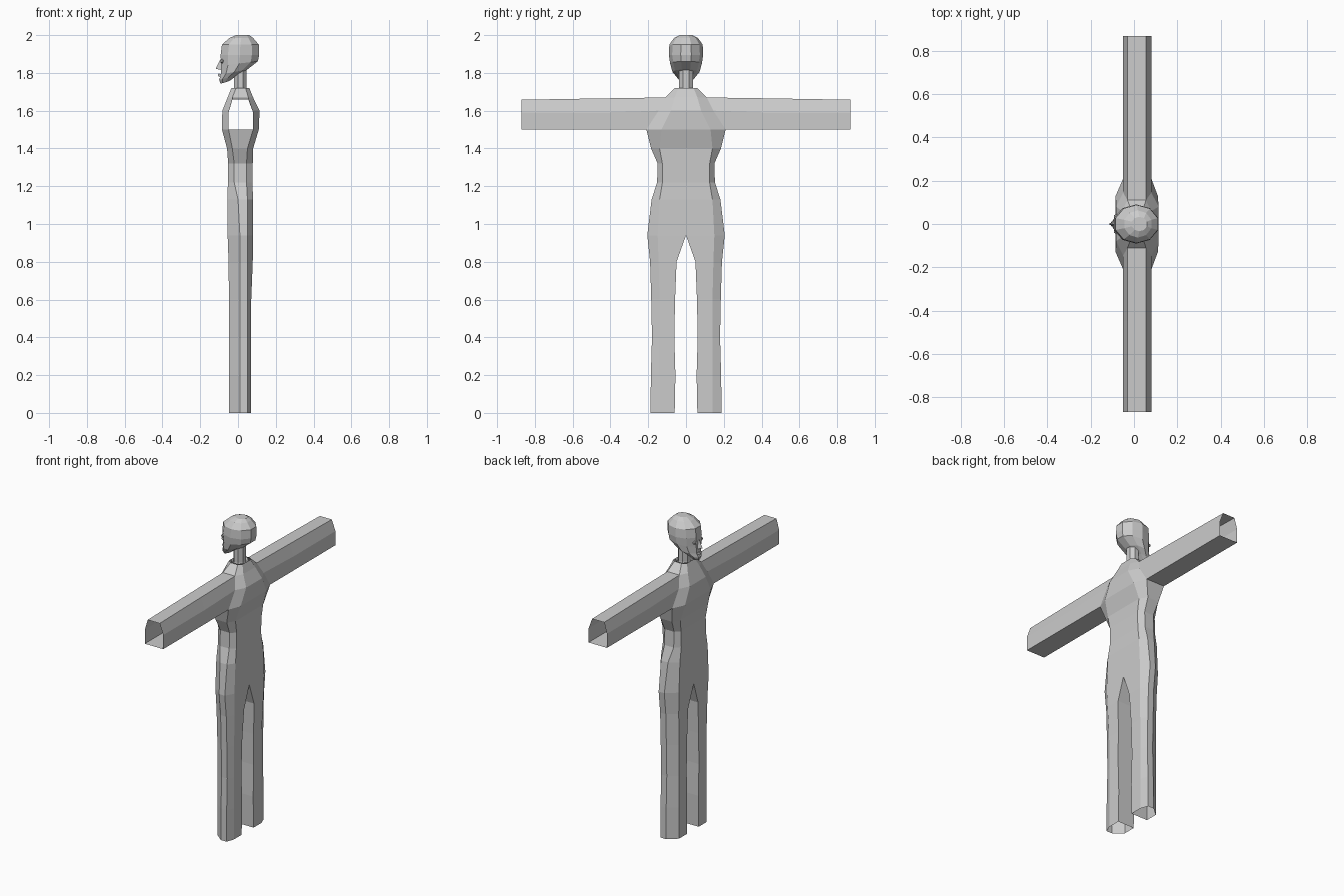
import bpy, bmesh, math

def make(name, rings, closed=True, cap=False, skip=lambda i, j: False, mirror=False):
    """Loft a list of equal-length point rings into one flat-shaded object."""
    bm = bmesh.new()
    vs = [[bm.verts.new(p) for p in r] for r in rings]
    n = len(rings[0])
    for i in range(len(vs) - 1):
        for j in range(n if closed else n - 1):
            if not skip(i, j):
                k = (j + 1) % n
                bm.faces.new((vs[i][j], vs[i][k], vs[i + 1][k], vs[i + 1][j]))
    if cap:
        bm.faces.new(vs[0])
        bm.faces.new(vs[-1])
    bmesh.ops.recalc_face_normals(bm, faces=bm.faces)
    me = bpy.data.meshes.new(name)
    bm.to_mesh(me)
    bm.free()
    ob = bpy.data.objects.new(name, me)
    bpy.context.collection.objects.link(ob)
    if mirror:
        m = ob.modifiers.new("mirror", 'MIRROR')
        m.use_axis = (False, True, False)
        m.merge_threshold = 0.0005
    return ob

# Half body, six columns: front inner, front outer, side front, side back, back outer, back inner
# z, inner y, outer y, side y, x front, x side front, x side back, x back
body_rows = [
    (1.72, 0, .04, .06, -.035, -.01, .04, .06),
    (1.67, 0, .06, .11, -.055, -.03, .055, .08),
    (1.60, 0, .08, .145, -.083, -.05, .08, .114),
    (1.50, 0, .13, .21, -.085, -.05, .08, .11),
    (1.40, 0, .14, .185, -.058, -.03, .05, .08),
    (1.32, 0, .125, .15, -.052, -.02, .045, .078),
    (1.22, 0, .125, .153, -.054, -.02, .045, .076),
    (1.13, 0, .14, .182, -.055, 0, .05, .08),
    (.94, 0, .15, .205, -.055, .01, .05, .08),
    (.80, .05, .145, .19, -.05, .01, .05, .078),
    (.60, .058, .14, .184, -.048, .01, .05, .07),
    (.40, .062, .14, .18, -.048, .01, .05, .068),
    (.20, .056, .14, .186, -.048, .01, .05, .068),
    (0, .06, .14, .188, -.048, .01, .05, .068)]
rings = [[(xf, yi, z), (xf, yo, z), (xa, ys, z), (xb, ys, z), (xk, yo, z), (xk, yi, z)]
         for z, yi, yo, ys, xf, xa, xb, xk in body_rows]
# open at the arm holes; the inner leg wall exists only below the crotch
make("body_and_legs", rings, mirror=True,
     skip=lambda i, j: (i in (1, 2) and j == 2) or (i < 8 and j == 5))

# Open six-sided sleeves, following the shoulder opening at the inner end
section = [(-.05, 1.5, .21), (-.05, 1.6, .145), (-.03, 1.67, .11),
           (.055, 1.67, .11), (.08, 1.6, .145), (.08, 1.5, .21)]
arm = [[(x, y, z) for x, z, y in section]]
for y, top in ((.45, 1.665), (.87, 1.658)):
    arm.append([(x, y, min(z - .01 if z == 1.6 else z, top)) for x, z, _ in section])
make("arms", arm, mirror=True)

def oval(z, xf, xb, w, n=8, tilt=0):
    """Ring around the vertical axis, with front and back x and half width."""
    c, r, k = (xf + xb) / 2, (xb - xf) / 2, 1 / math.cos(math.pi / n)
    pts = []
    for j in range(n):
        a = 2 * math.pi * (j + .5) / n
        pts.append((c + r * k * math.cos(a), w * k * math.sin(a), z + tilt * math.cos(a)))
    return pts

# Neck
make("neck", [oval(1.72, -.035, .06, .055), oval(1.695, -.025, .05, .042),
              oval(1.72, -.02, .045, .038), oval(1.84, -.02, .045, .038)])

# Head with jaw
make("head", [oval(1.75, -.092, -.045, .024, 10, .008),
              oval(1.775, -.1, -.005, .045, 10, .012),
              oval(1.805, -.09, .05, .068, 10, .014),
              oval(1.85, -.09, .105, .08, 10, .012),
              oval(1.895, -.092, .112, .086, 10),
              oval(1.95, -.085, .11, .084, 10),
              oval(1.985, -.045, .08, .06, 10),
              oval(2.0, -.01, .06, .032, 10)], cap=True)

# Nose
make("nose", [[(-.088, -.008, 1.87), (-.088, .008, 1.87), (-.094, 0, 1.87)],
              [(-.085, -.016, 1.815), (-.085, .016, 1.815), (-.118, 0, 1.822)]], cap=True)

# Lips
make("lips", [[(-.085, s * .022, 1.79), (-.103, s * .008, 1.798),
               (-.107, s * .008, 1.787), (-.1, s * .008, 1.778)] for s in (-1, 1)], cap=True)

# Eyes
for s in (-1, 1):
    bpy.ops.mesh.primitive_ico_sphere_add(subdivisions=1, radius=.012,
                                          location=(-.083, s * .034, 1.862))
    bpy.context.object.name = "eye"
